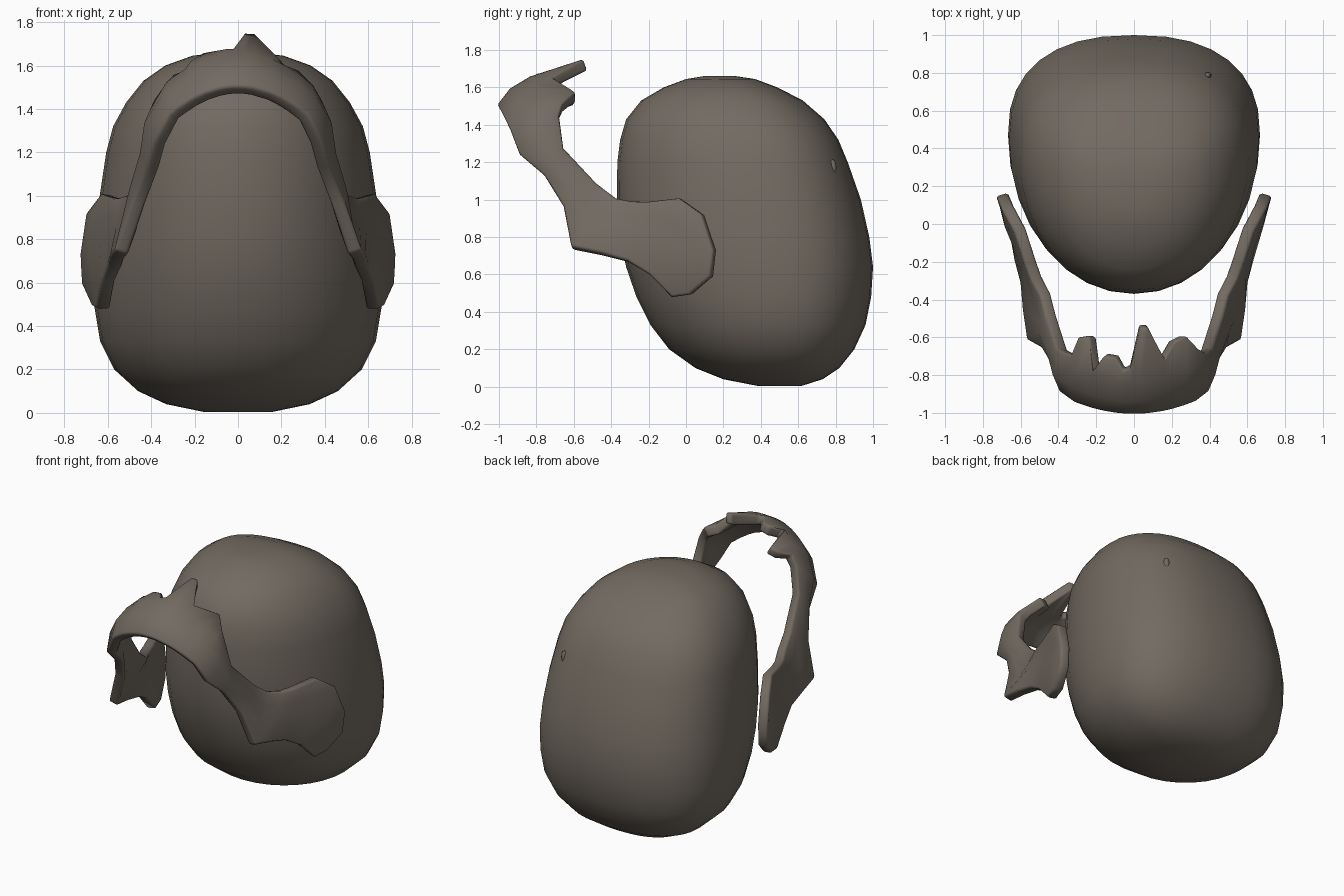
import bpy, bmesh, math
from mathutils import Vector

if "Cube" in bpy.data.objects:
    bpy.data.objects.remove(bpy.data.objects["Cube"])

stone = bpy.data.materials.new("warm_grey_stone")
stone.diffuse_color = (0.17, 0.145, 0.12, 1)
stone.use_nodes = True
stone.node_tree.nodes["Principled BSDF"].inputs["Base Color"].default_value = stone.diffuse_color


def make_object(name, grid, closed=False):
    """Skin a grid of points (rows of equal length) into a mesh object."""
    bm = bmesh.new()
    rows = [[bm.verts.new(p) for p in row] for row in grid]
    n = len(rows[0])
    for a, b in zip(rows, rows[1:]):
        for i in range(n if closed else n - 1):
            j = (i + 1) % n
            bm.faces.new((a[i], a[j], b[j], b[i]))
    if closed:
        bm.faces.new(rows[0])
        bm.faces.new(rows[-1])
    bmesh.ops.recalc_face_normals(bm, faces=bm.faces)
    mesh = bpy.data.meshes.new(name)
    bm.to_mesh(mesh)
    bm.free()
    mesh.materials.append(stone)
    obj = bpy.data.objects.new(name, mesh)
    bpy.context.collection.objects.link(obj)
    return obj


def smooth(obj, degrees):
    bpy.ops.object.select_all(action='DESELECT')
    obj.select_set(True)
    bpy.context.view_layer.objects.active = obj
    bpy.ops.object.shade_smooth_by_angle(angle=math.radians(degrees))


# Rounded boulder: height, half width, front y, back y
sections = [
    (0.005, 0.16, 0.38, 0.62), (0.04, 0.33, 0.20, 0.73), (0.10, 0.46, 0.05, 0.82),
    (0.20, 0.57, -0.09, 0.90), (0.33, 0.635, -0.19, 0.96), (0.48, 0.66, -0.265, 0.99),
    (0.64, 0.667, -0.32, 1.0), (0.80, 0.66, -0.355, 0.98), (1.0, 0.637, -0.37, 0.935),
    (1.2, 0.607, -0.367, 0.865), (1.32, 0.575, -0.352, 0.815), (1.43, 0.515, -0.32, 0.74),
    (1.53, 0.435, -0.24, 0.625), (1.60, 0.335, -0.12, 0.49), (1.645, 0.21, 0.0, 0.37),
    (1.66, 0.09, 0.09, 0.27)]


def ring(z, w, front, back, n=32):
    mid = front + 0.6 * (back - front)
    points = []
    for i in range(n):
        a = 2 * math.pi * i / n
        c, s = math.cos(a), math.sin(a)
        e = 2 / 2.4 if s > 0 else 2 / 2.05
        x = w * math.copysign(abs(c) ** e, c)
        y = mid + (back - mid if s > 0 else mid - front) * math.copysign(abs(s) ** e, s)
        points.append((x, y, z))
    return points


boulder = make_object("boulder", [ring(*s) for s in sections], closed=True)
smooth(boulder, 60)

# Small chip on the back of the boulder
bpy.ops.mesh.primitive_uv_sphere_add(segments=10, ring_count=6, location=(0.39, 0.785, 1.17))
chip = bpy.context.object
chip.name = "small_chip"
chip.scale = (0.02, 0.02, 0.045)
chip.data.materials.append(stone)
smooth(chip, 60)

# Arched band, front: jagged upper edge from left to right
jagged = [
    (-0.31, -0.69, 1.49), (-0.28, -0.60, 1.53), (-0.22, -0.59, 1.55), (-0.20, -0.77, 1.60),
    (-0.15, -0.69, 1.63), (-0.09, -0.70, 1.64), (-0.05, -0.77, 1.65), (-0.02, -0.75, 1.65),
    (0.03, -0.54, 1.72), (0.07, -0.54, 1.72), (0.15, -0.71, 1.63), (0.20, -0.62, 1.57),
    (0.26, -0.59, 1.55), (0.32, -0.66, 1.49)]


def front_station(u):
    q = u[0] ** 2
    return [Vector((0.95 * u[0], -0.985 + 0.6 * q, 1.485 - 1.25 * q)),
            Vector((1.05 * u[0], -0.92 + 0.9 * q, 1.57 - 1.3 * q)),
            Vector((u[0], -0.82 + 0.8 * q, 1.63 - 1.4 * q)), Vector(u)]


# Arched band, side arm: lower, middle and upper points down to the wide paddle
arm = [
    ((0.36, -0.88, 1.24), (0.40, -0.79, 1.33), (0.35, -0.68, 1.44)),
    ((0.39, -0.75, 1.13), (0.42, -0.71, 1.19), (0.38, -0.66, 1.27)),
    ((0.46, -0.65, 0.96), (0.47, -0.58, 1.02), (0.44, -0.48, 1.08)),
    ((0.54, -0.61, 0.74), (0.50, -0.50, 0.85), (0.47, -0.37, 1.00)),
    ((0.56, -0.46, 0.71), (0.53, -0.36, 0.85), (0.52, -0.28, 0.985)),
    ((0.57, -0.31, 0.67), (0.56, -0.25, 0.83), (0.55, -0.20, 0.985)),
    ((0.60, -0.19, 0.60), (0.61, -0.11, 0.80), (0.605, -0.03, 1.005)),
    ((0.62, -0.07, 0.48), (0.655, 0.00, 0.72), (0.67, 0.09, 0.92)),
    ((0.645, 0.03, 0.495), (0.69, 0.14, 0.59), (0.70, 0.155, 0.73))]


def arm_station(points, side):
    low, mid, top = [Vector((side * p[0], p[1], p[2])) for p in points]
    return [low, mid, (mid + top) / 2, top]


stations = [arm_station(p, -1) for p in reversed(arm)]
stations += [front_station(u) for u in jagged]
stations += [arm_station(p, 1) for p in arm]
band = make_object("arched_band", stations)

# Give the band thickness and softened rims
solid = band.modifiers.new("thickness", 'SOLIDIFY')
solid.thickness = 0.065
solid.offset = 0
rim = band.modifiers.new("soft_rim", 'BEVEL')
rim.width = 0.015
rim.segments = 2
rim.limit_method = 'ANGLE'
rim.angle_limit = math.radians(55)
smooth(band, 50)
